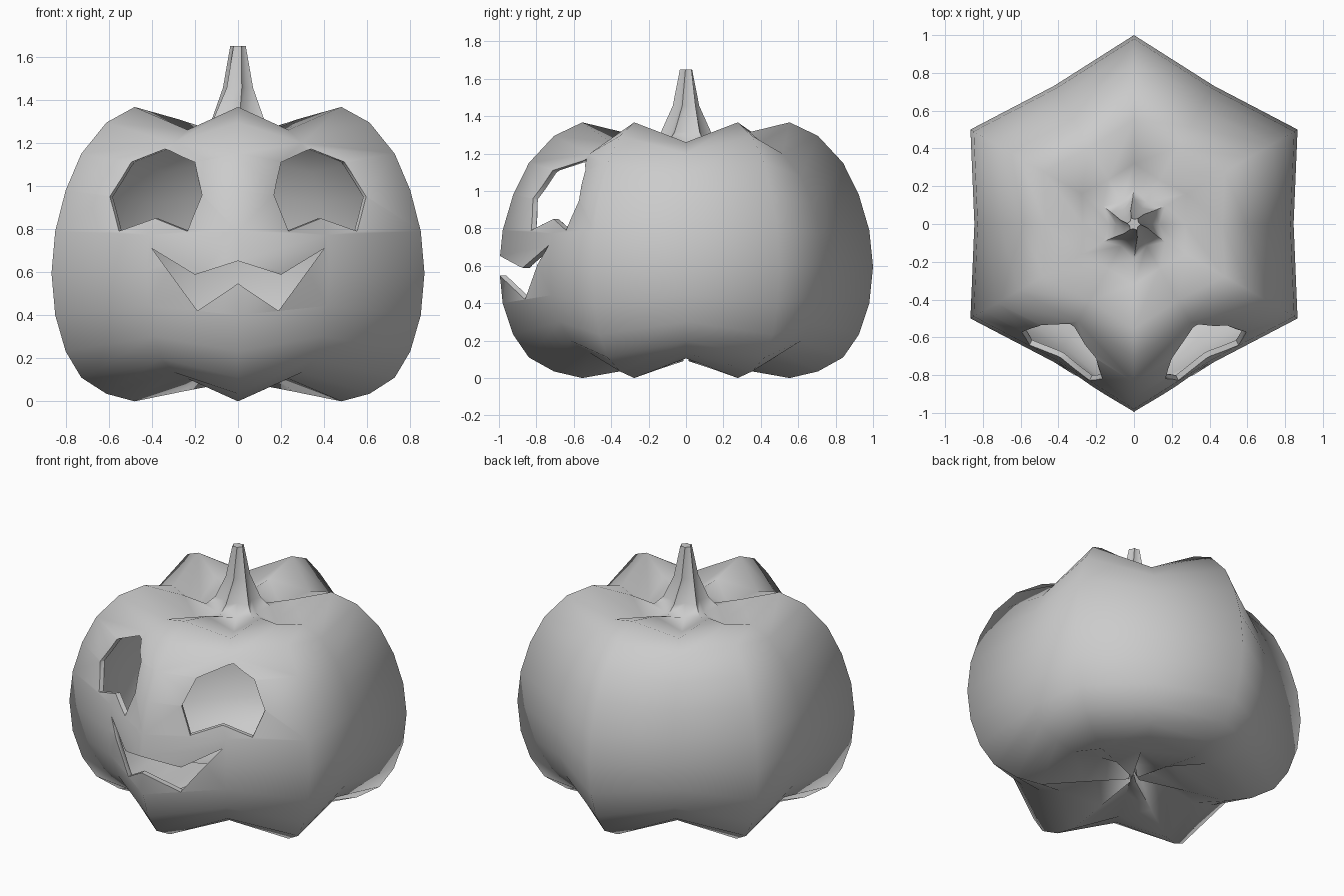
import bpy, bmesh
from math import sin, cos, pi, radians
from mathutils import Vector
from mathutils.bvhtree import BVHTree

if "Cube" in bpy.data.objects:
    bpy.data.objects.remove(bpy.data.objects["Cube"])

SQUASH, MID = 0.845, 0.68      # valleys are the rib profile shrunk about the middle

# rib profile (radius, height), bottom to top
RIB = [(0.03, 0.09), (0.30, 0.045), (0.554, 0.0), (0.705, 0.035), (0.84, 0.11),
       (0.924, 0.232), (0.98, 0.4), (1.0, 0.595), (0.98, 0.79), (0.924, 0.98),
       (0.84, 1.15), (0.705, 1.295), (0.554, 1.367), (0.32, 1.31)]
# stem profile (radius, height, twist in degrees)
STEM = [(0.19, 1.262, 0), (0.134, 1.315, 3), (0.073, 1.455, 14), (0.036, 1.65, 25)]


def ring(bm, r, z, vr, vz, twist=0):
    """Twelve points: ribs and valleys alternate."""
    out = []
    for i in range(12):
        a = radians(-90 + 30 * i + twist)
        rr, zz = (r, z) if i % 2 == 0 else (vr, vz)
        out.append(bm.verts.new((rr * cos(a), rr * sin(a), zz)))
    return out


def skin(bm, rings, flip=False):
    faces = []
    for a, b in zip(rings, rings[1:]):
        for i in range(12):
            j = (i + 1) % 12
            faces.append(bm.faces.new((a[i], a[j], b[j], b[i])))
    faces.append(bm.faces.new(rings[0][::-1]))
    faces.append(bm.faces.new(rings[-1]))
    if flip:
        bmesh.ops.reverse_faces(bm, faces=faces)


def body_ring(bm, r, z, s=1.0):
    def at(k):
        return r * k, MID + (z - MID) * k
    return ring(bm, *at(s), *at(s * SQUASH))


def make_object(name, bm):
    me = bpy.data.meshes.new(name)
    bm.to_mesh(me)
    ob = bpy.data.objects.new(name, me)
    bpy.context.collection.objects.link(ob)
    return ob


# outer skin running into the stem
bm = bmesh.new()
rings = [body_ring(bm, r, z) for r, z in RIB]
rings += [ring(bm, r, z, r * 0.7, z - (0.02 if k == 0 else 0), t)
          for k, (r, z, t) in enumerate(STEM)]
skin(bm, rings)
tree = BVHTree.FromBMesh(bm)
# hollow inside
inner = [body_ring(bm, r, z, 0.965) for r, z in RIB]
inner.append(ring(bm, 0.04, 1.21, 0.03, 1.2))
skin(bm, inner, flip=True)
pumpkin = make_object("carved_pumpkin", bm)
bm.free()


def cutter(name, pts, slant):
    """Prism through the front wall; slant is sideways drift per unit depth."""
    bm = bmesh.new()
    front, back = [], []
    for x, z in pts:
        hit = tree.ray_cast(Vector((x, -3, z)), Vector((0, 1, 0)))[0]
        for y, row in ((-1.2, front), (-0.3, back)):
            row.append(bm.verts.new((x + slant * (y - hit.y), y, z)))
    n = len(pts)
    for i in range(n):
        j = (i + 1) % n
        bm.faces.new((front[i], front[j], back[j], back[i]))
    bm.faces.new(front[::-1])
    bm.faces.new(back)
    bmesh.ops.recalc_face_normals(bm, faces=bm.faces)
    ob = make_object(name, bm)
    bm.free()
    ob.hide_render = True
    ob.hide_set(True)
    mod = pumpkin.modifiers.new(name, 'BOOLEAN')
    mod.operation = 'DIFFERENCE'
    mod.solver = 'EXACT'
    mod.object = ob
    return ob


# face openings
EYE = [(0.167, 0.958), (0.2, 1.11), (0.34, 1.172), (0.493, 1.112),
       (0.595, 0.95), (0.553, 0.79), (0.385, 0.85), (0.235, 0.79)]
MOUTH = [(-0.4, 0.71), (-0.2, 0.588), (0, 0.652), (0.2, 0.588),
         (0.4, 0.71), (0.188, 0.42), (0, 0.547), (-0.188, 0.42)]
cutters = [cutter("eye_cutter_right", EYE, -0.5),
           cutter("eye_cutter_left", [(-x, z) for x, z in EYE], 0.5),
           cutter("mouth_cutter", MOUTH, 0)]

# carve, then drop the cutters
bpy.context.view_layer.objects.active = pumpkin
pumpkin.select_set(True)
for mod in list(pumpkin.modifiers):
    bpy.ops.object.modifier_apply(modifier=mod.name)
for ob in cutters:
    bpy.data.objects.remove(ob)
bpy.ops.object.shade_smooth_by_angle(angle=radians(68))
